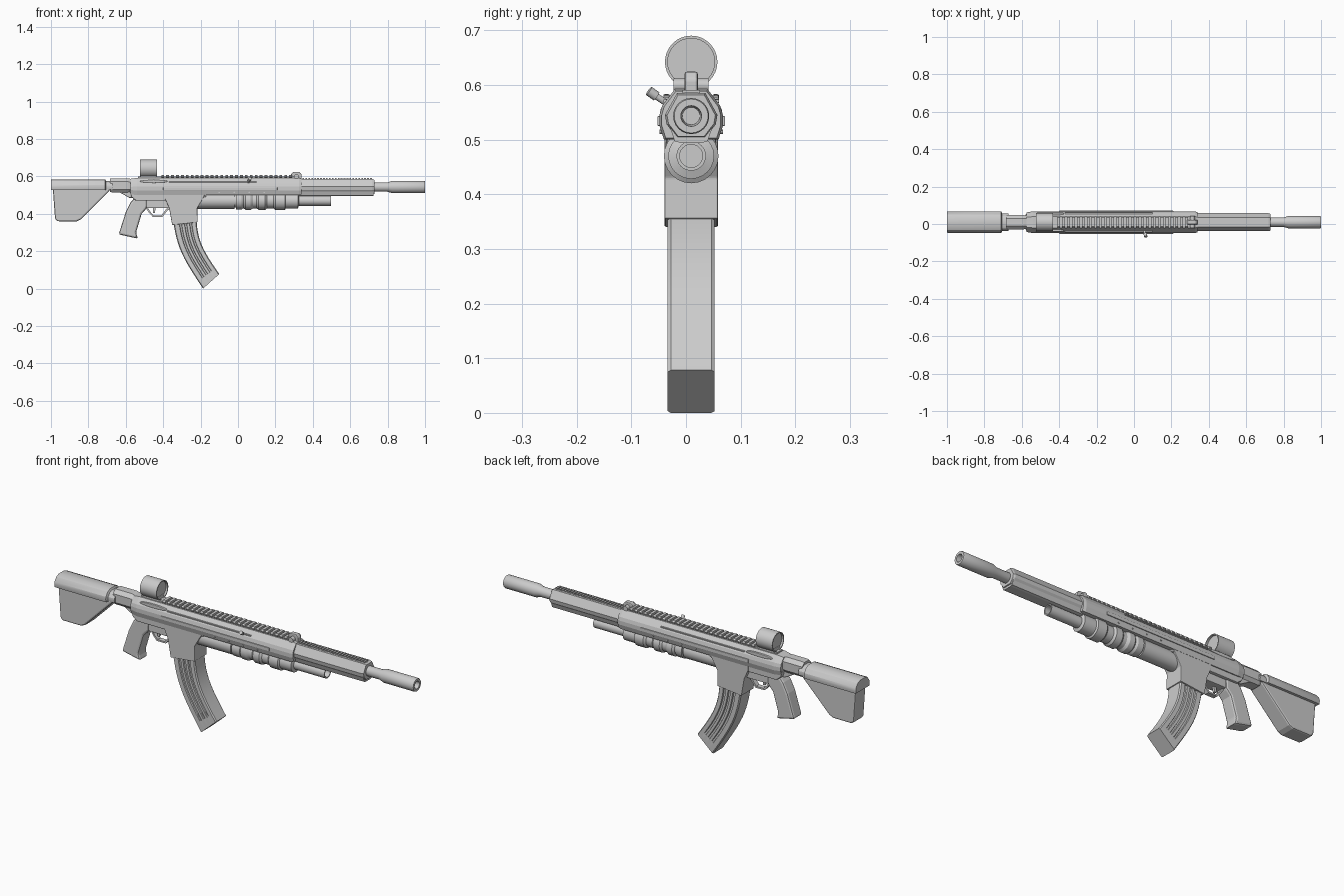
import bpy, bmesh, math
from mathutils import Vector

C = 0.0095  # centre plane of the body


def make(name, bm, bevel=0, smooth=None):
    bmesh.ops.remove_doubles(bm, verts=bm.verts, dist=1e-5)
    bmesh.ops.recalc_face_normals(bm, faces=bm.faces)
    me = bpy.data.meshes.new(name)
    bm.to_mesh(me)
    bm.free()
    ob = bpy.data.objects.new(name, me)
    bpy.context.collection.objects.link(ob)
    if bevel:
        m = ob.modifiers.new("bevel", 'BEVEL')
        m.width, m.segments, m.limit_method = bevel, 2, 'ANGLE'
    if smooth:
        bpy.context.view_layer.objects.active = ob
        ob.select_set(True)
        bpy.ops.object.shade_smooth_by_angle(angle=math.radians(smooth))
        ob.select_set(False)
    return ob


def loft(name, rings, **kw):
    bm = bmesh.new()
    vs = [[bm.verts.new(p) for p in r] for r in rings]
    n = len(rings[0])
    for a, b in zip(vs, vs[1:]):
        for i in range(n):
            bm.faces.new((a[i], a[(i + 1) % n], b[(i + 1) % n], b[i]))
    bm.faces.new(vs[0])
    bm.faces.new(vs[-1])
    return make(name, bm, **kw)


def along_x(name, half, stations, zc=0.54, **kw):
    """Mirrored half section (y, z), swept through (x, scale) stations."""
    sec = half + [(-y, z) for y, z in reversed(half)]
    return loft(name, [[(x, C + y * s, zc + (z - zc) * s) for y, z in sec]
                       for x, s in stations], **kw)


def plate(name, prof, hw, yc=C, **kw):
    """Side profile (x, z) given thickness in y."""
    return loft(name, [[(x, yc + s * hw, z) for x, z in prof] for s in (-1, 1)], **kw)


def lathe(name, prof, zc, n=24):
    """Revolve (x, radius) points about a line along x."""
    bm = bmesh.new()
    vs = [bm.verts.new((x, C, zc + r)) for x, r in prof]
    es = [bm.edges.new(p) for p in zip(vs, vs[1:])]
    bmesh.ops.spin(bm, geom=vs + es, cent=(0, C, zc), axis=(1, 0, 0),
                   angle=2 * math.pi, steps=n)
    bmesh.ops.remove_doubles(bm, verts=bm.verts, dist=1e-5)
    bmesh.ops.dissolve_degenerate(bm, edges=bm.edges, dist=1e-6)
    return make(name, bm, smooth=30)


def box(name, x0, x1, y0, y1, z0, z1, **kw):
    return plate(name, [(x0, z0), (x1, z0), (x1, z1), (x0, z1)],
                 (y1 - y0) / 2, yc=(y0 + y1) / 2, **kw)


def rod(name, a, b, r, n=12):
    a, b = Vector(a), Vector(b)
    bm = bmesh.new()
    bmesh.ops.create_cone(bm, cap_ends=True, segments=n, radius1=r, radius2=r, depth=(b - a).length)
    q = Vector((0, 0, 1)).rotation_difference(b - a)
    bmesh.ops.rotate(bm, verts=bm.verts, matrix=q.to_matrix())
    bmesh.ops.translate(bm, verts=bm.verts, vec=(a + b) / 2)
    return make(name, bm, smooth=40)


# Barrel and muzzle with open bore
lathe("barrel", [(0.6, 0), (0.6, 0.025), (0.80, 0.025), (0.825, 0.033), (0.995, 0.033),
                 (1.0, 0.031), (1.0, 0.019), (0.94, 0.016), (0.94, 0)], 0.543)

# Handguard and receiver
along_x("handguard", [(0.026, 0.585), (0.048, 0.545), (0.045, 0.528), (0.026, 0.503)],
        [(0.32, 1), (0.72, 1), (0.73, 0.92)])
along_x("handguard_lower_lip", [(0.04, 0.525), (0.03, 0.497), (0.02, 0.494)], [(0.32, 1), (0.725, 1)])
along_x("upper_receiver", [(0.03, 0.592), (0.053, 0.562), (0.058, 0.545), (0.058, 0.525), (0.05, 0.5)],
        [(-0.575, 0.9), (-0.54, 1), (0.325, 1), (0.34, 0.93)])
plate("lower_receiver", [(-0.58, 0.53), (-0.57, 0.49), (-0.545, 0.47), (-0.36, 0.47), (-0.17, 0.49),
                         (-0.17, 0.53)], 0.045, bevel=0.005)
plate("rear_wedge", [(-0.66, 0.53), (-0.58, 0.485), (-0.54, 0.485), (-0.54, 0.53)], 0.025, bevel=0.004)

# Top rails with teeth
box("top_rail_base", -0.535, 0.31, C - 0.022, C + 0.022, 0.585, 0.599)
box("handguard_rail_base", 0.33, 0.72, C - 0.012, C + 0.012, 0.58, 0.586)
for i in range(27):
    x = -0.41 + i * 0.0263
    along_x(f"rail_tooth_{i}", [(0.024, 0.608), (0.031, 0.602), (0.031, 0.597), (0.022, 0.59)],
            [(x, 1), (x + 0.015, 1)])
for i in range(24):
    x = 0.345 + i * 0.0157
    box(f"handguard_tooth_{i}", x, x + 0.009, C - 0.016, C + 0.016, 0.582, 0.591)

# Front sight block
plate("front_sight", [(0.28, 0.59), (0.285, 0.615), (0.297, 0.624), (0.328, 0.624), (0.34, 0.61),
                      (0.34, 0.585)], 0.012, bevel=0.004)
for s in (-1, 1):
    lathe_y = C + s * 0.022
    rod("sight_clamp", (0.312, lathe_y - 0.01, 0.599), (0.312, lathe_y + 0.01, 0.599), 0.013)

# Optic
lathe("optic", [(-0.515, 0), (-0.515, 0.043), (-0.525, 0.043), (-0.525, 0.048), (-0.432, 0.048),
                (-0.432, 0.043), (-0.442, 0.043), (-0.442, 0)], 0.642, 32)
box("optic_mount", -0.52, -0.437, C - 0.025, C + 0.025, 0.585, 0.612, bevel=0.004)

# Side strips, seams and bulges
for s in (-1, 1):
    box("side_strip", -0.40, 0.21, C + s * 0.056 - 0.006, C + s * 0.056 + 0.006, 0.525, 0.543, bevel=0.002)
    box("side_seam", -0.37, 0.10, C + s * 0.047 - 0.004, C + s * 0.047 + 0.004, 0.568, 0.573)
    plate("side_bulge", [(-0.45 + 0.075 * math.cos(t * math.pi / 8), 0.574 + 0.009 * math.sin(t * math.pi / 8))
                         for t in range(16)], 0.006, yc=C + s * 0.045, bevel=0.003)
    for i in range(4):
        rod("receiver_pin", (-0.1 + i * 0.08, C + s * 0.05, 0.514), (-0.1 + i * 0.08, C + s * 0.058, 0.514), 0.004, 8)

# Charging handle
rod("charging_handle", (0.055, -0.03, 0.563), (0.06, -0.06, 0.583), 0.006)
rod("charging_knob", (0.06, -0.054, 0.579), (0.063, -0.068, 0.589), 0.009)

# Under-barrel launcher
lathe("launcher", [(-0.23, 0), (-0.23, 0.043), (-0.02, 0.043), (-0.02, 0.036), (-0.012, 0.036),
                   (-0.012, 0.046), (0.02, 0.046), (0.03, 0.040), (0.04, 0.049), (0.068, 0.049),
                   (0.08, 0.041), (0.10, 0.041), (0.11, 0.049), (0.145, 0.049), (0.155, 0.041),
                   (0.19, 0.041), (0.20, 0.050), (0.25, 0.050), (0.255, 0.042), (0.32, 0.042),
                   (0.325, 0.027), (0.497, 0.027), (0.497, 0.021), (0.45, 0.021), (0.45, 0)], 0.47)

# Stock
along_x("stock_collar", [(0.02, 0.590), (0.038, 0.572), (0.038, 0.530), (0.025, 0.515)],
        [(-0.685, 0.95), (-0.675, 1), (-0.59, 1), (-0.57, 0.92), (-0.53, 0.92)])
along_x("stock_top", [(0.022, 0.584), (0.042, 0.575), (0.056, 0.555), (0.058, 0.542), (0.055, 0.527)],
        [(-1.0, 0.96), (-0.993, 1), (-0.71, 1), (-0.705, 0.8), (-0.67, 0.8)], smooth=25)
plate("stock_body", [(-0.99, 0.535), (-0.978, 0.372), (-0.965, 0.36), (-0.862, 0.36), (-0.84, 0.37),
                     (-0.69, 0.52), (-0.68, 0.535)], 0.042, bevel=0.008)

# Pistol grip
grip = [(-0.55, 0.49), (-0.575, 0.46), (-0.60, 0.41), (-0.638, 0.29), (-0.535, 0.267),
        (-0.545, 0.30), (-0.515, 0.40), (-0.488, 0.43), (-0.485, 0.49)]
plate("pistol_grip", grip, 0.034, bevel=0.01)

# Trigger and its guard
guard = [(-0.495, 0.435), (-0.475, 0.405), (-0.455, 0.383), (-0.405, 0.383), (-0.375, 0.42), (-0.355, 0.425)]
inner = [(-0.355, 0.433), (-0.38, 0.43), (-0.41, 0.391), (-0.45, 0.391), (-0.469, 0.411), (-0.488, 0.443)]
plate("trigger_guard", guard + inner, 0.012)
plate("trigger", [(-0.46, 0.47), (-0.44, 0.43), (-0.445, 0.405), (-0.455, 0.405), (-0.455, 0.43), (-0.48, 0.47)], 0.006)
box("trigger_housing", -0.49, -0.35, C - 0.03, C + 0.03, 0.43, 0.475, bevel=0.004)

# Magazine well
plate("magazine_well", [(-0.39, 0.525), (-0.39, 0.48), (-0.368, 0.43), (-0.352, 0.34), (-0.216, 0.355),
                        (-0.218, 0.43), (-0.18, 0.495), (-0.18, 0.525)], 0.049, bevel=0.003)

# Curved magazine, grooved along both sides
back = [(-0.348, 0.37), (-0.32, 0.24), (-0.272, 0.134), (-0.187, 0.0)]
front = [(-0.222, 0.38), (-0.209, 0.278), (-0.171, 0.187), (-0.10, 0.078)]
groove = [(0.0, 0.037), (0.04, 0.043)]
for g in (0.24, 0.46, 0.68):
    groove += [(g, 0.043), (g + 0.02, 0.037), (g + 0.09, 0.037), (g + 0.11, 0.043)]
groove += [(0.96, 0.043), (1.0, 0.037)]


def cubic(pts, t):
    """Smooth curve through four evenly spaced points."""
    out = Vector((0, 0))
    for i, p in enumerate(pts):
        w = 1
        for j in range(4):
            if j != i:
                w *= (3 * t - j) / (i - j)
        out += Vector(p) * w
    return out


rings = []
for k in range(13):
    b, f = cubic(back, k / 12), cubic(front, k / 12)
    flat = k >= 11  # plain foot
    side = [(b.lerp(f, u), 0.043 if flat and 0.01 < u < 0.99 else w) for u, w in groove]
    rings.append([(p.x, C + w, p.y) for p, w in side] + [(p.x, C - w, p.y) for p, w in reversed(side)])
loft("magazine", rings, smooth=20)
